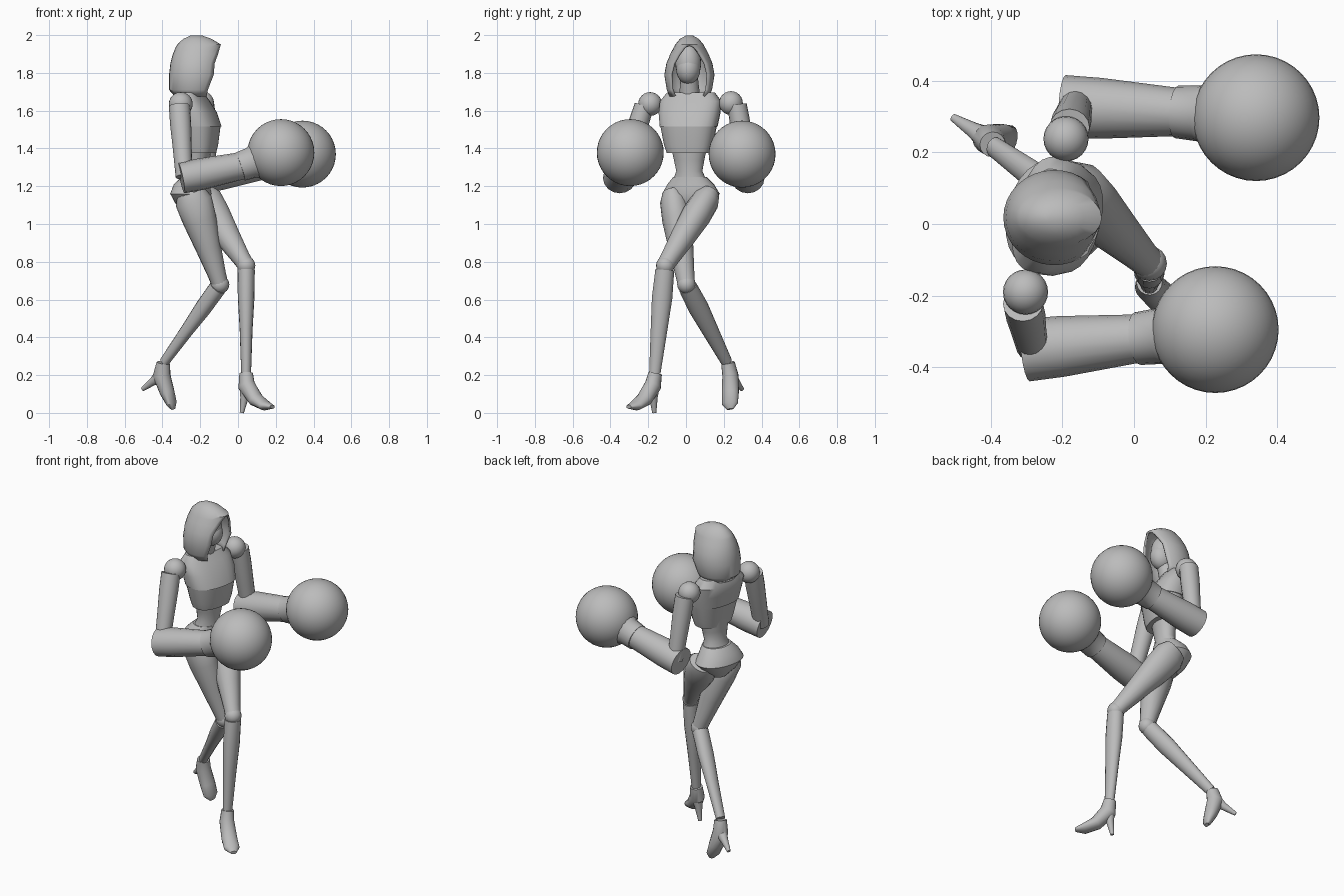
import bpy, bmesh, math
from mathutils import Vector, Matrix

cube = bpy.data.objects.get("Cube")
if cube:
    bpy.data.objects.remove(cube, do_unlink=True)

grey = bpy.data.materials.new("plain grey")
grey.use_nodes = True
COLOUR = (0.5, 0.5, 0.5, 1)
grey.diffuse_color = COLOUR
grey.node_tree.nodes["Principled BSDF"].inputs["Base Color"].default_value = COLOUR
parts = []


def add_object(name, bm):
    bmesh.ops.recalc_face_normals(bm, faces=bm.faces)
    mesh = bpy.data.meshes.new(name)
    bm.to_mesh(mesh)
    bm.free()
    mesh.materials.append(grey)
    obj = bpy.data.objects.new(name, mesh)
    bpy.context.collection.objects.link(obj)
    parts.append(obj)
    return obj


def skin(name, rings, closed=True, caps=True):
    """Bridge a list of point rings into one surface."""
    bm = bmesh.new()
    rows = [[bm.verts.new(p) for p in ring] for ring in rings]
    n = len(rows[0])
    for low, high in zip(rows, rows[1:]):
        for i in range(n if closed else n - 1):
            j = (i + 1) % n
            bm.faces.new((low[i], low[j], high[j], high[i]))
    if caps:
        bm.faces.new(rows[0])
        bm.faces.new(rows[-1])
    return add_object(name, bm)


def tube(name, path, ref, n=16):
    """Elliptical tube; path holds (point, radius along ref, other radius)."""
    pts = [Vector(p) for p, _, _ in path]
    rings = []
    for i, (_, ru, rv) in enumerate(path):
        d = (pts[min(i + 1, len(pts) - 1)] - pts[max(i - 1, 0)]).normalized()
        u = Vector(ref)
        u = (u - d * u.dot(d)).normalized()
        v = d.cross(u)
        angles = [2 * math.pi * k / n for k in range(n)]
        rings.append([pts[i] + u * ru * math.cos(a) + v * rv * math.sin(a) for a in angles])
    return skin(name, rings)


def limb(name, a, b, profile, ref):
    a, b = Vector(a), Vector(b)
    return tube(name, [(a.lerp(b, t), ru, rv) for t, ru, rv in profile], ref)


def ball(name, centre, r, scale=(1, 1, 1), seg=24):
    bm = bmesh.new()
    bmesh.ops.create_uvsphere(bm, u_segments=seg, v_segments=seg // 2, radius=r)
    bmesh.ops.scale(bm, vec=scale, verts=bm.verts)
    bmesh.ops.translate(bm, vec=centre, verts=bm.verts)
    return add_object(name, bm)


# Trunk: stacked sections, turned slightly toward the right
TURN = Matrix.Translation((-0.245, 0.025, 0)) @ Matrix.Rotation(math.radians(-14), 4, "Z")


def stack(name, rows, power=0.8, n=24):
    """Rows are (height, forward offset, half depth, half width)."""
    def bend(c):
        return math.copysign(abs(c) ** power, c)
    angles = [2 * math.pi * k / n for k in range(n)]
    return skin(name, [[TURN @ Vector((cx + hx * bend(math.cos(a)), hy * bend(math.sin(a)), z))
                        for a in angles] for z, cx, hx, hy in rows])


stack("rib_plate", [(1.375, .05, .075, .115), (1.42, .05, .085, .13), (1.52, .045, .102, .15)])
stack("chest_plate", [(1.515, .045, .108, .153), (1.59, .025, .1, .165),
                      (1.65, 0, .085, .165), (1.695, -.005, .06, .13)])
stack("abdomen", [(1.42, .035, .07, .1), (1.34, .035, .06, .082),
                  (1.28, .03, .055, .07), (1.22, .02, .07, .095)], 1)
stack("pelvis", [(1.25, .02, .07, .088), (1.21, 0, .092, .125), (1.16, -.005, .105, .155),
                 (1.11, 0, .085, .11), (1.06, .01, .05, .05)], .95)
limb("neck", (-.245, .02, 1.67), (-.21, .015, 1.8), [(0, .055, .055), (1, .045, .045)], (1, 0, 0))

# Head: face with a lower mask inside an open hood
ball("face", (-.205, .012, 1.85), .1, (.72, .68, 1.05))
ball("face_mask", (-.198, .012, 1.82), .08, (.9, .8, 1))

hood_rows = []  # height, back, front, half width, half opening
for z, back, front, w, gap in [
        (1.675, -.335, -.13, .105, .08), (1.71, -.365, -.11, .12, .095),
        (1.79, -.365, -.08, .133, .1), (1.85, -.358, -.085, .122, .085),
        (1.9, -.345, -.085, .102, .055), (1.935, -.33, -.09, .083, .025),
        (1.95, -.322, -.09, .075, .001), (1.98, -.29, -.14, .05, .001),
        (1.998, -.25, -.19, .018, .001)]:
    start = math.asin(gap / w)
    cx, rx = (back + front) / 2, (front - back) / 2
    sweep = [start + (2 * math.pi - 2 * start) * k / 24 for k in range(25)]
    hood_rows.append([(cx + rx * math.cos(a), .018 + w * math.sin(a), z) for a in sweep])
hood = skin("hood", hood_rows, closed=False, caps=False)
bm = bmesh.new()
bm.from_mesh(hood.data)
bm.verts.ensure_lookup_table()
bm.faces.new(bm.verts[-25:])
bmesh.ops.remove_doubles(bm, verts=bm.verts, dist=.003)
bmesh.ops.recalc_face_normals(bm, faces=bm.faces)
top = max(bm.faces, key=lambda f: f.calc_center_median().z)
if top.normal.z < 0:
    bmesh.ops.reverse_faces(bm, faces=bm.faces)
bm.to_mesh(hood.data)
bm.free()
shell = hood.modifiers.new("thickness", "SOLIDIFY")
shell.thickness = .012
shell.offset = -1

# Arms: shoulder ball, upper arm, wide forearm sleeve, cuff and round glove
ARMS = {
    "right": dict(shoulder=(-.303, -.19, 1.635), top=(-.31, -.222, 1.625), bend=(-.285, -.34, 1.25),
                  elbow=(-.3, -.352, 1.243), wrist=(.03, -.318, 1.31), glove=(.227, -.295, 1.378)),
    "left": dict(shoulder=(-.19, .238, 1.64), top=(-.18, .27, 1.63), bend=(-.16, .335, 1.25),
                 elbow=(-.195, .328, 1.243), wrist=(.14, .312, 1.31), glove=(.341, .297, 1.37)),
}
for side, p in ARMS.items():
    ball(side + "_shoulder", p["shoulder"], .063)
    limb(side + "_upper_arm", p["top"], p["bend"],
         [(0, .056, .052), (.25, .056, .054), (.6, .05, .05), (1, .045, .045)], (1, 0, 0))
    limb(side + "_forearm", p["elbow"], p["wrist"],
         [(0, .082, .088), (.3, .084, .085), (1, .072, .066)], (0, 0, 1))
    limb(side + "_cuff", p["wrist"], p["glove"],
         [(-.1, .078, .074), (.2, .082, .078), (.5, .115, .11)], (0, 0, 1))
    ball(side + "_glove", p["glove"], .177, seg=40)

# Legs: thigh, knee, shin and high heeled shoe
LEGS = {
    "right": dict(hip=(-.25, -.07, 1.17), knee=(-.095, .002, .68), ankle=(-.39, .215, .27),
                  shoe=[(-.395, .222, .265), (-.405, .235, .2), (-.375, .235, .11),
                        (-.352, .232, .05), (-.342, .235, .02)], heel=(-.505, .297, .125)),
    "left": dict(hip=(-.2, .125, 1.16), knee=(.043, -.11, .78), ankle=(.043, -.165, .21),
                 shoe=[(.043, -.163, .21), (.045, -.175, .145), (.095, -.222, .07),
                       (.145, -.268, .038), (.182, -.303, .032)], heel=(.02, -.168, 0)),
}
SHOE_SIZE = [(.036, .036), (.042, .048), (.046, .038), (.045, .026), (.018, .01)]
for side, p in LEGS.items():
    limb(side + "_thigh", p["hip"], p["knee"],
         [(0, .075, .055), (.1, .098, .075), (.3, .09, .078), (.6, .068, .066),
          (.9, .048, .05), (1, .044, .046)], (1, 0, 0))
    ball(side + "_knee", p["knee"], .049, seg=16)
    limb(side + "_shin", p["knee"], p["ankle"],
         [(.04, .046, .05), (.3, .044, .054), (.6, .034, .044), (1, .026, .03)], (1, 0, 0))
    heel, base = Vector(p["heel"]), Vector(p["shoe"][1])
    across = (Vector(p["shoe"][-1]) - heel).cross(Vector((0, 0, 1)))
    tube(side + "_shoe", [(c, w, h) for c, (w, h) in zip(p["shoe"], SHOE_SIZE)], across)
    limb(side + "_heel", base, heel, [(0, .036, .04), (.45, .022, .022), (1, .011, .011)], across)

# Smooth shading with kept sharp edges
bpy.ops.object.select_all(action="DESELECT")
for obj in parts:
    obj.select_set(True)
bpy.context.view_layer.objects.active = parts[0]
bpy.ops.object.shade_smooth_by_angle(angle=math.radians(35))
